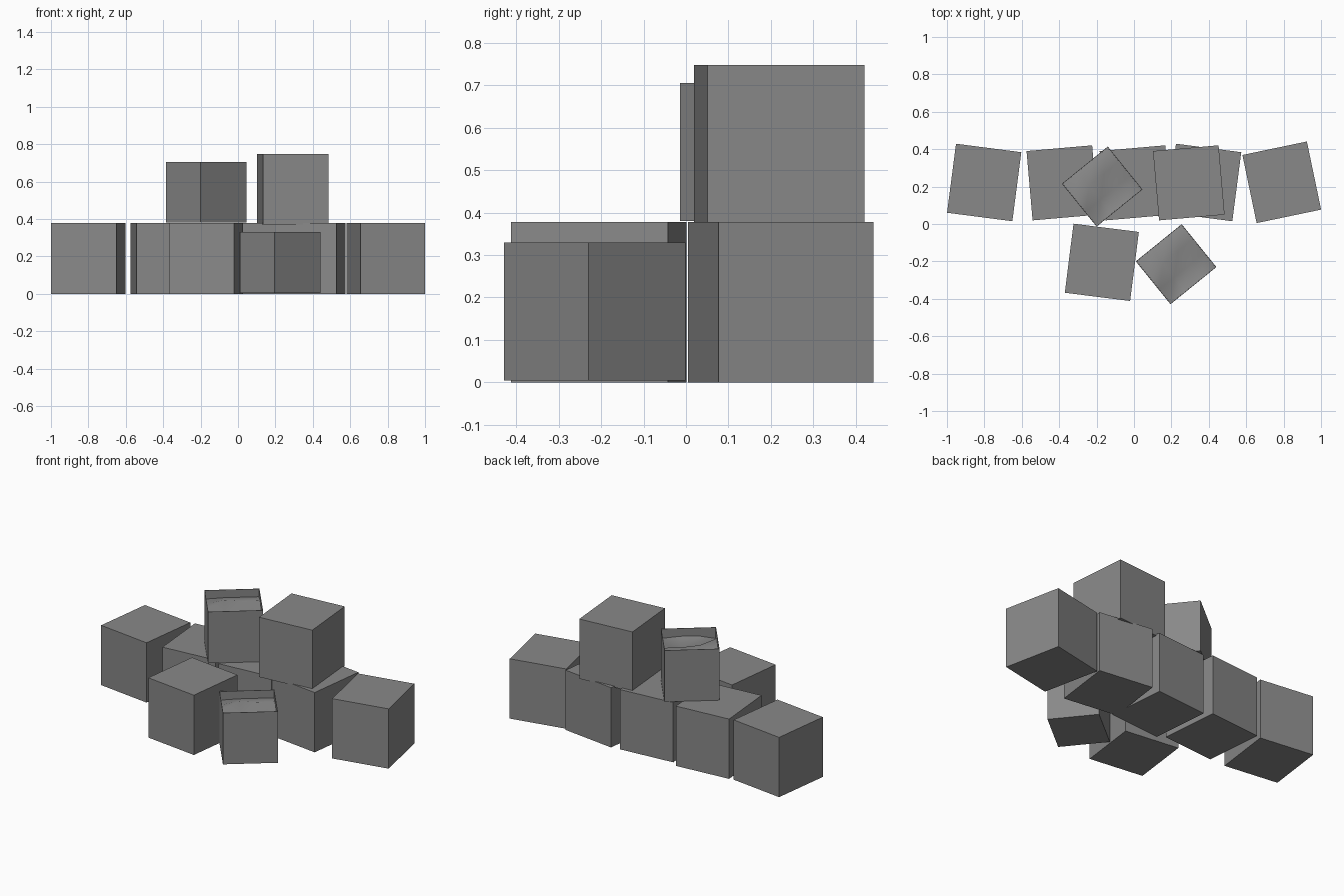
import bpy
import bmesh
from math import radians
from mathutils import Matrix, Vector

if "Cube" in bpy.data.objects:
    bpy.data.objects.remove(bpy.data.objects["Cube"], do_unlink=True)

grey = bpy.data.materials.new("plain grey")
grey.use_nodes = True
COLOUR = (0.25, 0.25, 0.25, 1)
grey.diffuse_color = COLOUR
grey.node_tree.nodes["Principled BSDF"].inputs["Base Color"].default_value = COLOUR


def finish(name, bm, place, turn):
    """Turn the mesh into a placed object."""
    mesh = bpy.data.meshes.new(name)
    bm.to_mesh(mesh)
    bm.free()
    mesh.materials.append(grey)
    obj = bpy.data.objects.new(name, mesh)
    obj.location = place
    obj.rotation_euler.z = radians(turn)
    bpy.context.collection.objects.link(obj)
    return obj


def box_mesh(size):
    """A box standing on its own origin."""
    bm = bmesh.new()
    bmesh.ops.create_cube(bm, size=1)
    bmesh.ops.transform(bm, verts=bm.verts, matrix=Matrix.Diagonal((*size, 1))
                        @ Matrix.Translation((0, 0, 0.5)))
    return bm


# Closed boxes: a back row, one in front and one stacked on top
CLOSED = (0.352, 0.372, 0.378)
closed_boxes = {
    "row_box_far_right": (-0.801, 0.222, 0, -7.4),
    "row_box_right": (-0.383, 0.22, 0, 5),
    "row_box_middle": (0.008, 0.22, 0, 5),
    "row_box_left": (0.375, 0.222, 0, -7.4),
    "row_box_far_left": (0.79, 0.223, 0, 11.8),
    "front_box": (-0.172, -0.205, 0, -7.2),
    "stacked_box": (0.293, 0.22, 0.37, 5),
}
for name, (x, y, z, turn) in closed_boxes.items():
    finish(name, box_mesh(CLOSED), (x, y, z), turn)

# Depth of the lumpy filling below the rim, in rows from front to back
OPEN = (0.316, 0.295, 0.325)
LUMPS = ((0.07, 0.05, 0.05, 0.06),
         (0.025, 0.07, 0.085, 0.05),
         (0.04, 0.02, 0.03, 0.03),
         (0.055, 0.05, 0.05, 0.05))


def open_box(name, place, turn):
    """A thin-walled box without a lid, filled nearly to the rim."""
    bm = box_mesh(OPEN)
    lid = [f for f in bm.faces if f.normal.z > 0.5]
    bmesh.ops.delete(bm, geom=lid, context="FACES_ONLY")
    shell = finish(name, bm, place, turn)
    wall = shell.modifiers.new("wall", "SOLIDIFY")
    wall.thickness = 0.004
    wall.offset = -1

    bm = bmesh.new()
    rows = []
    for j, row in enumerate(LUMPS):
        rows.append([bm.verts.new(Vector(((i / 3 - 0.5) * OPEN[0] * 0.98,
                                          (j / 3 - 0.5) * OPEN[1] * 0.98,
                                          OPEN[2] - drop)))
                     for i, drop in enumerate(row)])
    for low, high in zip(rows, rows[1:]):
        for i in range(3):
            bm.faces.new((low[i], low[i + 1], high[i + 1]))
            bm.faces.new((low[i], high[i + 1], high[i]))
    for face in bm.faces:
        face.smooth = True
    finish(name + "_filling", bm, place, turn)


open_box("upper_open_box", (-0.17, 0.20, 0.38), 39)
open_box("front_open_box", (0.225, -0.215, 0.005), 39)
